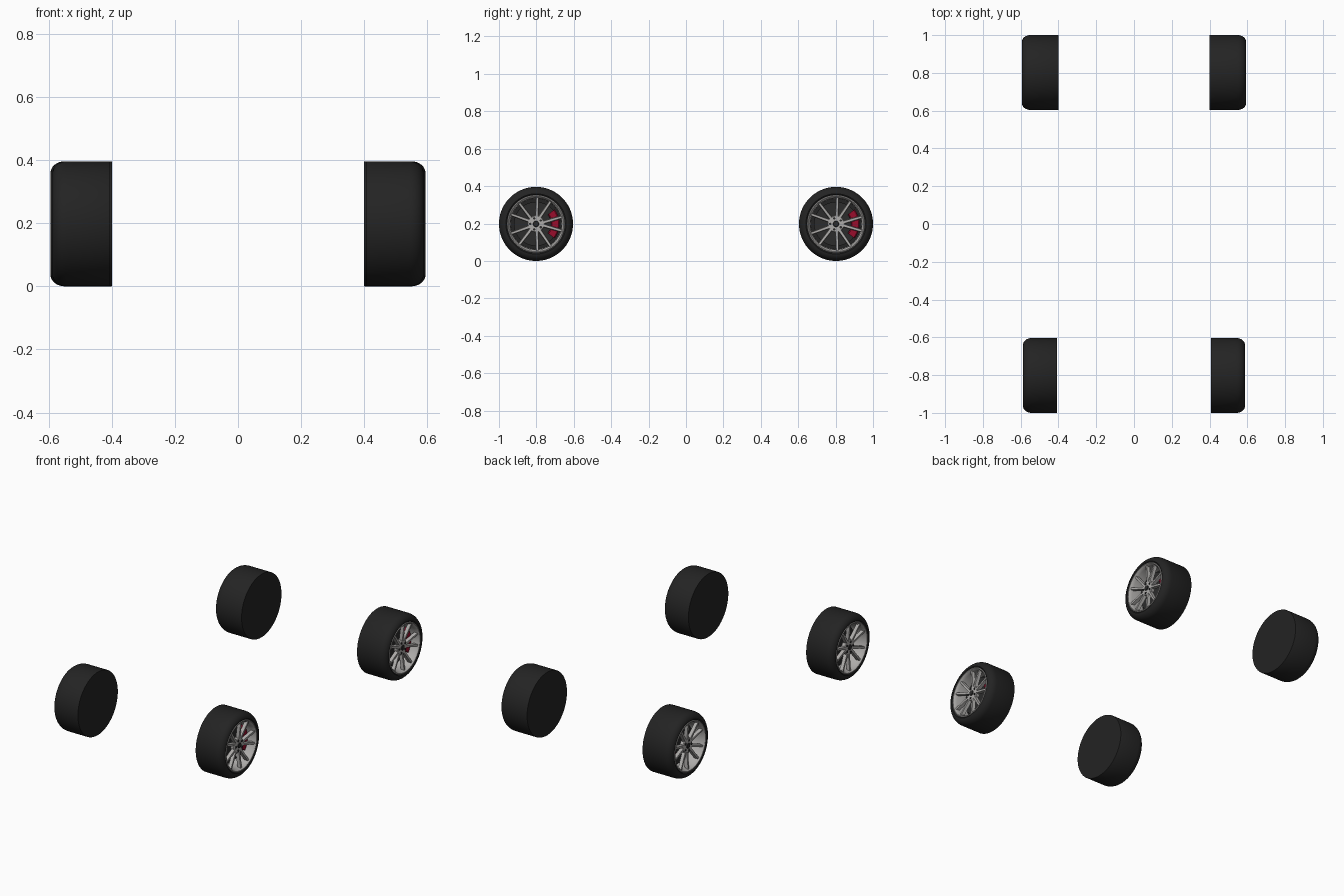
import bpy, bmesh, math
from mathutils import Vector

if "Cube" in bpy.data.objects:
    bpy.data.objects.remove(bpy.data.objects["Cube"])


def material(name, rgb):
    m = bpy.data.materials.new(name)
    m.diffuse_color = (*rgb, 1)
    m.use_nodes = True
    m.node_tree.nodes["Principled BSDF"].inputs["Base Color"].default_value = m.diffuse_color
    return m


RUBBER = material("black rubber", (0.017, 0.017, 0.017))
SILVER = material("silver alloy", (0.42, 0.41, 0.40))
DARK = material("dark metal", (0.025, 0.025, 0.025))
RED = material("caliper red", (0.32, 0.004, 0.025))
R = 0.198          # tyre radius
CY = 1 - R         # wheel centre distance in y


def finish(bm, name, mat, place, smooth=35):
    """place = (side, inner x, centre y); local x runs outwards along the axle"""
    side, x0, cy = place
    for v in bm.verts:
        v.co = Vector((side * (x0 + v.co.x), cy + v.co.y, R + v.co.z))
    bmesh.ops.remove_doubles(bm, verts=bm.verts, dist=1e-5)
    bmesh.ops.recalc_face_normals(bm, faces=bm.faces)
    me = bpy.data.meshes.new(name)
    bm.to_mesh(me)
    bm.free()
    me.materials.append(mat)
    ob = bpy.data.objects.new(name, me)
    bpy.context.collection.objects.link(ob)
    bpy.ops.object.select_all(action='DESELECT')
    ob.select_set(True)
    bpy.context.view_layer.objects.active = ob
    bpy.ops.object.shade_smooth_by_angle(angle=math.radians(smooth))
    return ob


def lathe(bm, profile, a0=0, a1=2 * math.pi, steps=64, cy=0, cz=0):
    """Spin a closed (radius, x) profile around the axle; partial arcs get end caps"""
    full = abs(a1 - a0 - 2 * math.pi) < 1e-6
    rings = []
    for i in range(steps + (0 if full else 1)):
        a = a0 + (a1 - a0) * i / steps
        rings.append([bm.verts.new((x, cy + r * math.cos(a), cz + r * math.sin(a)))
                      for r, x in profile])
    n = len(profile)
    for i in range(steps):
        A, B = rings[i], rings[(i + 1) % len(rings)]
        for j in range(n):
            k = (j + 1) % n
            if profile[j][0] == 0 and profile[k][0] == 0:
                continue
            if profile[j][0] == 0:
                bm.faces.new((A[j], A[k], B[k]))
            elif profile[k][0] == 0:
                bm.faces.new((A[j], A[k], B[j]))
            else:
                bm.faces.new((A[j], A[k], B[k], B[j]))
    if not full:
        bm.faces.new(rings[0])
        bm.faces.new(rings[-1])


def bar(bm, p0, p1, w0, w1, x0, x1, thick):
    """Tapered spoke from p0 to p1 (y, z) with a narrower front face"""
    p0, p1 = Vector(p0), Vector(p1)
    d = (p1 - p0).normalized()
    n = Vector((-d.y, d.x))
    ends = []
    for p, w, x in ((p0, w0, x0), (p1, w1, x1)):
        ring = []
        for s, xx in ((-0.5, x - thick), (0.5, x - thick), (0.33, x), (-0.33, x)):
            q = p + n * w * s
            ring.append(bm.verts.new((xx, q.x, q.y)))
        ends.append(ring)
    A, B = ends
    bm.faces.new(A)
    bm.faces.new(B)
    for j in range(4):
        k = (j + 1) % 4
        bm.faces.new((A[j], A[k], B[k], B[j]))


def polar(r, deg):
    a = math.radians(deg)
    return (r * math.cos(a), r * math.sin(a))


def wheel(label, side, x0, w, cy):
    place = (side, x0, cy)

    # tyre: flat inner side, rounded outer shoulder, recess for the rim
    prof = [(0, 0), (R - 0.001, 0), (R, 0.002), (R, w - 0.045)]
    for i in range(1, 9):
        a = math.pi / 2 * i / 8
        prof.append((R - 0.037 + 0.037 * math.cos(a), w - 0.045 + 0.045 * math.sin(a)))
    prof += [(0.153, w - 0.006), (0.147, w - 0.012), (0.147, w - 0.10), (0, w - 0.10)]
    bm = bmesh.new()
    lathe(bm, prof, steps=72)
    finish(bm, label + "_tyre", RUBBER, place)

    # rim: lip and barrel
    bm = bmesh.new()
    lathe(bm, [(0.155, w - 0.008), (0.153, w - 0.002), (0.148, w - 0.001), (0.144, w - 0.006),
               (0.138, w - 0.022), (0.136, w - 0.095), (0.146, w - 0.095), (0.146, w - 0.012)], steps=72)
    finish(bm, label + "_rim", SILVER, place)

    # five V-shaped pairs of spokes
    bm = bmesh.new()
    for i in range(5):
        for s in (-1, 1):
            bar(bm, polar(0.030, 72 * i + s * 10), polar(0.142, 72 * i + s * 15),
                0.021, 0.017, w - 0.020, w - 0.009, 0.020)
    finish(bm, label + "_spokes", SILVER, place, 20)

    # hub
    bm = bmesh.new()
    lathe(bm, [(0, w - 0.045), (0.046, w - 0.045), (0.046, w - 0.024), (0.042, w - 0.019),
               (0, w - 0.017)], steps=40)
    finish(bm, label + "_hub", SILVER, place)

    # centre cap and five wheel nuts
    bm = bmesh.new()
    lathe(bm, [(0, w - 0.025), (0.016, w - 0.025), (0.016, w - 0.015), (0.014, w - 0.013),
               (0, w - 0.013)], steps=28)
    for i in range(5):
        y, z = polar(0.031, 72 * i + 36)
        lathe(bm, [(0, w - 0.025), (0.0065, w - 0.025), (0.0065, w - 0.015), (0, w - 0.015)],
              steps=12, cy=y, cz=z)
    finish(bm, label + "_cap_and_nuts", DARK, place)

    # brake disc
    bm = bmesh.new()
    lathe(bm, [(0, w - 0.08), (0.118, w - 0.08), (0.118, w - 0.070), (0, w - 0.070)], steps=56)
    finish(bm, label + "_brake_disc", DARK, place)

    # brake caliper, on the rear-facing side of the disc
    bm = bmesh.new()
    lathe(bm, [(0.080, w - 0.085), (0.126, w - 0.085), (0.126, w - 0.050), (0.120, w - 0.044),
               (0.086, w - 0.044), (0.080, w - 0.050)],
          math.radians(-38), math.radians(38), 16)
    finish(bm, label + "_caliper", RED, place)


# rear wheels are slightly wider than the front ones
for side, sname in ((1, "right"), (-1, "left")):
    wheel("front_" + sname, side, 0.407, 0.181, -CY)
    wheel("rear_" + sname, side, 0.399, 0.195, CY)
